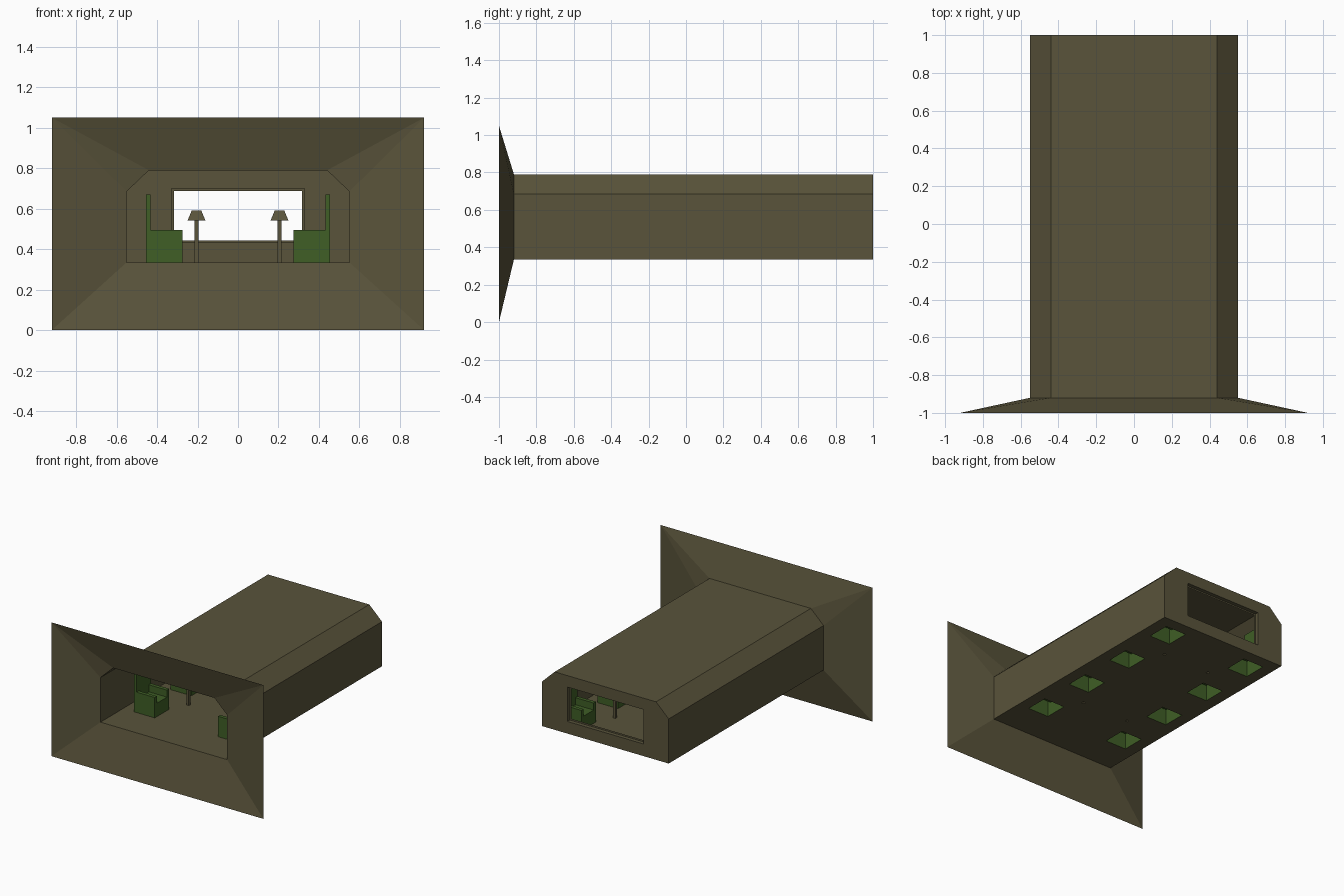
import bpy, bmesh

if "Cube" in bpy.data.objects:
    bpy.data.objects.remove(bpy.data.objects["Cube"])

def material(name, rgb):
    m = bpy.data.materials.new(name)
    m.diffuse_color = (*rgb, 1)
    m.use_nodes = True
    m.node_tree.nodes["Principled BSDF"].inputs["Base Color"].default_value = m.diffuse_color
    return m

OLIVE = material("olive drab", (0.100, 0.087, 0.043))
GREEN = material("seat green", (0.050, 0.112, 0.019))

def make(name, faces, mat):
    """Object from a list of faces, each a list of points."""
    bm = bmesh.new()
    for f in faces:
        bm.faces.new([bm.verts.new(p) for p in f])
    bmesh.ops.remove_doubles(bm, verts=bm.verts, dist=1e-4)
    bmesh.ops.recalc_face_normals(bm, faces=bm.faces)
    me = bpy.data.meshes.new(name)
    bm.to_mesh(me)
    bm.free()
    me.materials.append(mat)
    ob = bpy.data.objects.new(name, me)
    bpy.context.collection.objects.link(ob)
    return ob

def strip(a, b, skip=()):
    """Quads joining two closed loops of equal length."""
    n = len(a)
    return [[a[i], a[(i + 1) % n], b[(i + 1) % n], b[i]] for i in range(n) if i not in skip]

def rect(x, z0, z1, y):
    return [(-x, y, z0), (x, y, z0), (x, y, z1), (-x, y, z1)]

def hexa(y):
    # carriage section with chamfered top corners
    return [(-.55, y, FLOOR), (.55, y, FLOOR), (.55, y, .685),
            (.44, y, .79), (-.44, y, .79), (-.55, y, .685)]

def hex_to_rect(h, r):
    """Join the six-sided section to a rectangle, a triangle at each chamfer."""
    return [[h[0], h[1], r[1], r[0]], [h[1], h[2], r[2], r[1]], [h[2], h[3], r[2]],
            [h[3], h[4], r[3], r[2]], [h[4], h[5], r[3]], [h[5], h[0], r[0], r[3]]]

FLOOR = .335
SEAT_Y = [-.55 + .455 * i for i in range(4)]
LAMP_Y = [(SEAT_Y[0] + SEAT_Y[1]) / 2, (SEAT_Y[2] + SEAT_Y[3]) / 2]
SEAT_IN, SEAT_OUT, SEAT_D = .275, .455, .09
LAMP_X, POST = .205, .01

# Shell: flared front, walls and roof
make("flared_front", hex_to_rect(hexa(-.92), rect(.92, 0, 1.05, -1)), OLIVE)
make("walls_and_roof", strip(hexa(-.92), hexa(1), skip=(0,)), OLIVE)

# Back wall with a recessed window frame
outer, deep = rect(.33, .43, .70, 1), rect(.33, .43, .70, .97)
make("back_wall", hex_to_rect(hexa(1), outer), OLIVE)
make("window_frame", strip(outer, deep) + strip(deep, rect(.315, .443, .688, .97)), OLIVE)

# Floor, open under the hollow seats and lamp posts
holes = [(s * (SEAT_IN + SEAT_OUT) / 2, y, (SEAT_OUT - SEAT_IN) / 2, SEAT_D)
         for s in (-1, 1) for y in SEAT_Y]
holes += [(s * LAMP_X, y, POST, POST) for s in (-1, 1) for y in LAMP_Y]
xs = sorted({round(v, 4) for x, y, w, d in holes for v in (x - w, x + w)} | {-.55, .55})
ys = sorted({round(v, 4) for x, y, w, d in holes for v in (y - d, y + d)} | {-.92, 1})
cells = []
for x0, x1 in zip(xs, xs[1:]):
    for y0, y1 in zip(ys, ys[1:]):
        cx, cy = (x0 + x1) / 2, (y0 + y1) / 2
        if not any(abs(cx - x) < w and abs(cy - y) < d for x, y, w, d in holes):
            cells.append([(x0, y0, FLOOR), (x1, y0, FLOOR), (x1, y1, FLOOR), (x0, y1, FLOOR)])
make("floor", cells, OLIVE)

# Seats: stepped hollow shells, backrest on the wall side, an arm at each end
def seat(s, yc, name):
    gx = [SEAT_IN, .433, SEAT_OUT]
    gy = [yc - SEAT_D, yc - .062, yc + .062, yc + SEAT_D]
    def height(i, j):
        if not (0 <= i < 2 and 0 <= j < 3):
            return FLOOR
        return .67 if i == 1 else (.44 if j == 1 else .495)
    faces = []
    def wall(p, q, a, b):
        if abs(a - b) > 1e-6:
            faces.append([(*p, a), (*q, a), (*q, b), (*p, b)])
    for i in range(3):
        for j in range(4):
            if i < 2 and j < 3:
                h = height(i, j)
                faces.append([(s * gx[a], gy[b], h) for a, b in
                              ((i, j), (i + 1, j), (i + 1, j + 1), (i, j + 1))])
            if j < 3:
                wall((s * gx[i], gy[j]), (s * gx[i], gy[j + 1]), height(i - 1, j), height(i, j))
            if i < 2:
                wall((s * gx[i], gy[j]), (s * gx[i + 1], gy[j]), height(i, j - 1), height(i, j))
    make(name, faces, GREEN)

# Lamps: square post with a tapered shade
def square(x, y, r, z):
    return [(x - r, y - r, z), (x + r, y - r, z), (x + r, y + r, z), (x - r, y + r, z)]

def lamp(x, y, name):
    p0, p1 = square(x, y, POST, FLOOR), square(x, y, POST, .542)
    b, t = square(x, y, .044, .542), square(x, y, .024, .59)
    make(name, strip(p0, p1) + strip(p1, b) + strip(b, t) + [t], OLIVE)

for s, side in ((-1, "left"), (1, "right")):
    for k, y in enumerate(SEAT_Y):
        seat(s, y, f"seat_{side}_{k + 1}")
    for k, y in enumerate(LAMP_Y):
        lamp(s * LAMP_X, y, f"lamp_{side}_{k + 1}")
